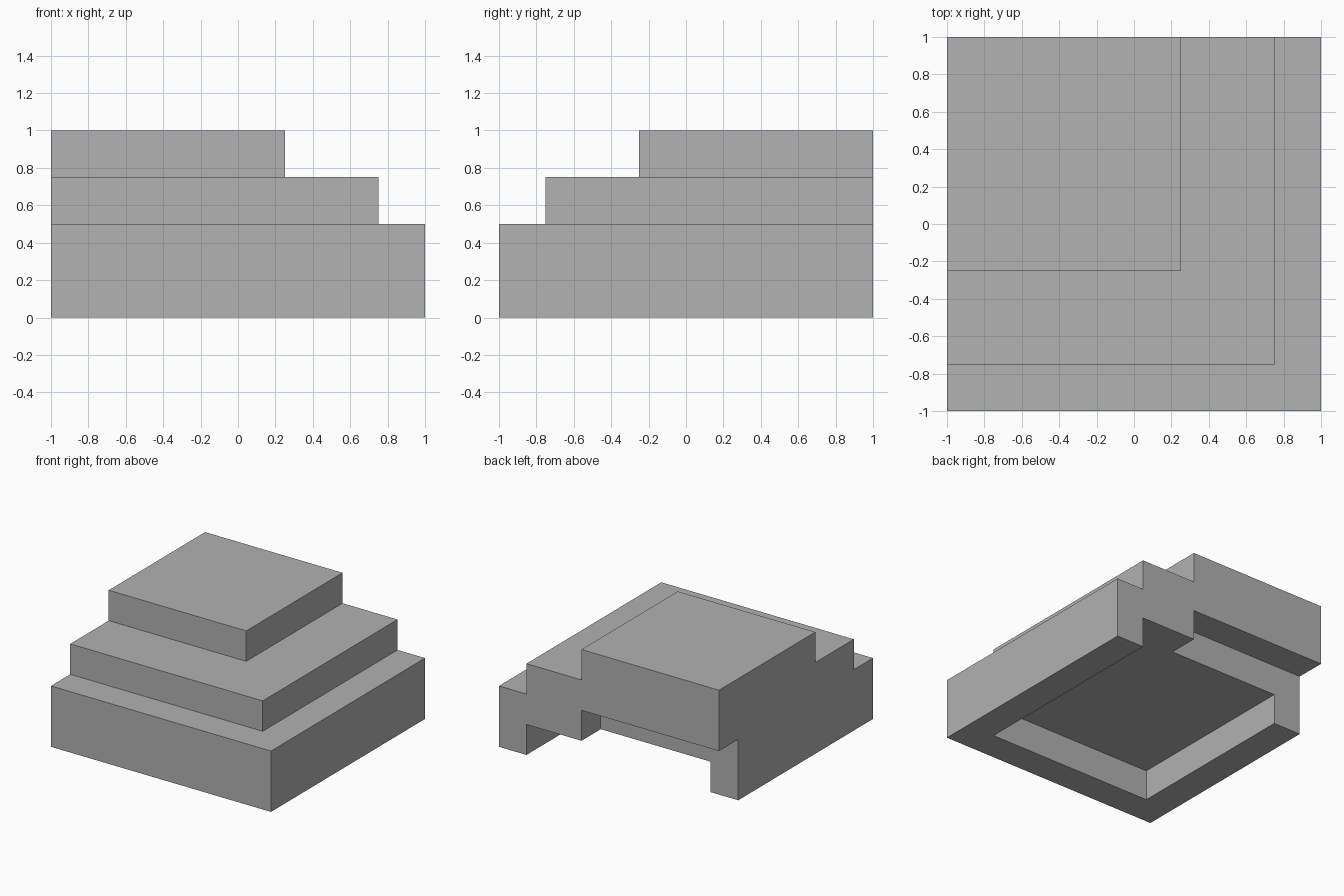
import bpy
import bmesh
from mathutils import Vector

cube = bpy.data.objects.get("Cube")
if cube:
    bpy.data.objects.remove(cube, do_unlink=True)

OUT = 1.5  # cutters reach past the block on their open sides

grey = bpy.data.materials.new("plain grey")
grey.use_nodes = True
colour = (0.445, 0.445, 0.445, 1.0)
grey.diffuse_color = colour
grey.node_tree.nodes["Principled BSDF"].inputs["Base Color"].default_value = colour


def box(name, low, high):
    """Axis-aligned box between two corners."""
    low, high = Vector(low), Vector(high)
    bm = bmesh.new()
    bmesh.ops.create_cube(bm, size=1)
    for v in bm.verts:
        v.co = (low + high) / 2 + v.co * (high - low)
    mesh = bpy.data.meshes.new(name)
    bm.to_mesh(mesh)
    bm.free()
    mesh.materials.append(grey)
    obj = bpy.data.objects.new(name, mesh)
    bpy.context.collection.objects.link(obj)
    return obj


def cut(target, low, high):
    """Subtract a box from the target and discard the cutter."""
    cutter = box("cutter", low, high)
    cutter.hide_render = True
    mod = target.modifiers.new("cut", "BOOLEAN")
    mod.operation = "DIFFERENCE"
    mod.solver = "EXACT"
    mod.object = cutter
    graph = bpy.context.evaluated_depsgraph_get()
    mesh = bpy.data.meshes.new_from_object(target.evaluated_get(graph))
    target.modifiers.clear()
    target.data = mesh
    bpy.data.objects.remove(cutter, do_unlink=True)


# Solid block
body = box("corner_stair", (-1, -1, 0), (1, 1, 1))

# Treads along the front and the +x side: (setback edge, tread height)
for edge, height in ((0.75, 0.5), (0.25, 0.75)):
    cut(body, (edge, -OUT, height), (OUT, OUT, OUT))
    cut(body, (-OUT, -OUT, height), (OUT, -edge, OUT))

# Hollow underside, open at the back
cut(body, (-0.75, -0.75, -OUT), (0.75, OUT, 0.25))

# Raised ledge under the back edge
cut(body, (-OUT, 0.75, -OUT), (0.25, OUT, 0.5))

# Merge coplanar faces and keep flat shading
bm = bmesh.new()
bm.from_mesh(body.data)
bmesh.ops.remove_doubles(bm, verts=bm.verts, dist=0.0001)
bmesh.ops.dissolve_limit(bm, angle_limit=0.01, verts=bm.verts, edges=bm.edges)
bmesh.ops.recalc_face_normals(bm, faces=bm.faces)
for f in bm.faces:
    f.smooth = False
    f.material_index = 0
bm.to_mesh(body.data)
bm.free()
body.data.materials.clear()
body.data.materials.append(grey)
